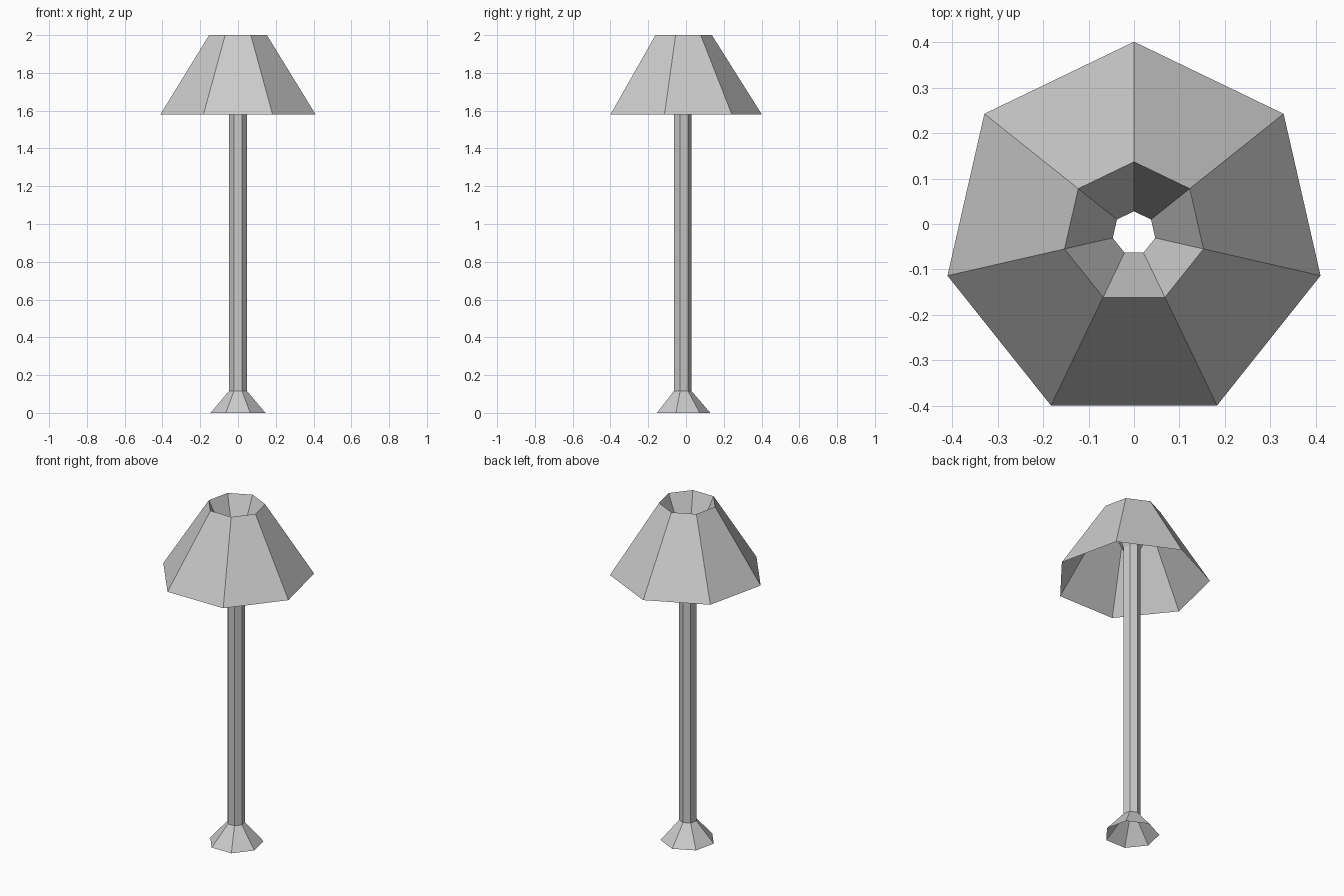
import bpy, bmesh
from math import sin, cos, tau

if "Cube" in bpy.data.objects:
    bpy.data.objects.remove(bpy.data.objects["Cube"])

SIDES = 7
CENTRE_Y = -0.02  # offset that centres the heptagon's bounds


def loft(name, profile):
    """Open seven-sided surface through (radius, height) rings."""
    bm = bmesh.new()
    rings = [[bm.verts.new((r * sin(tau * i / SIDES),
                            CENTRE_Y + r * cos(tau * i / SIDES), z))
              for i in range(SIDES)] for r, z in profile]
    for a, b in zip(rings, rings[1:]):
        for i in range(SIDES):
            j = (i + 1) % SIDES
            bm.faces.new((a[j], a[i], b[i], b[j]))
    mesh = bpy.data.meshes.new(name)
    bm.to_mesh(mesh)
    bm.free()
    obj = bpy.data.objects.new(name, mesh)
    bpy.context.collection.objects.link(obj)
    return obj


# Flared foot, open underneath
loft("base", [(0.149, 0.0), (0.048, 0.117)])
# Hollow post
loft("pole", [(0.048, 0.117), (0.048, 1.77)])
# Inner funnel rising to the rim, then the outer shade coming back down
loft("shade", [(0.048, 1.77), (0.157, 2.0), (0.4215, 1.58)])
